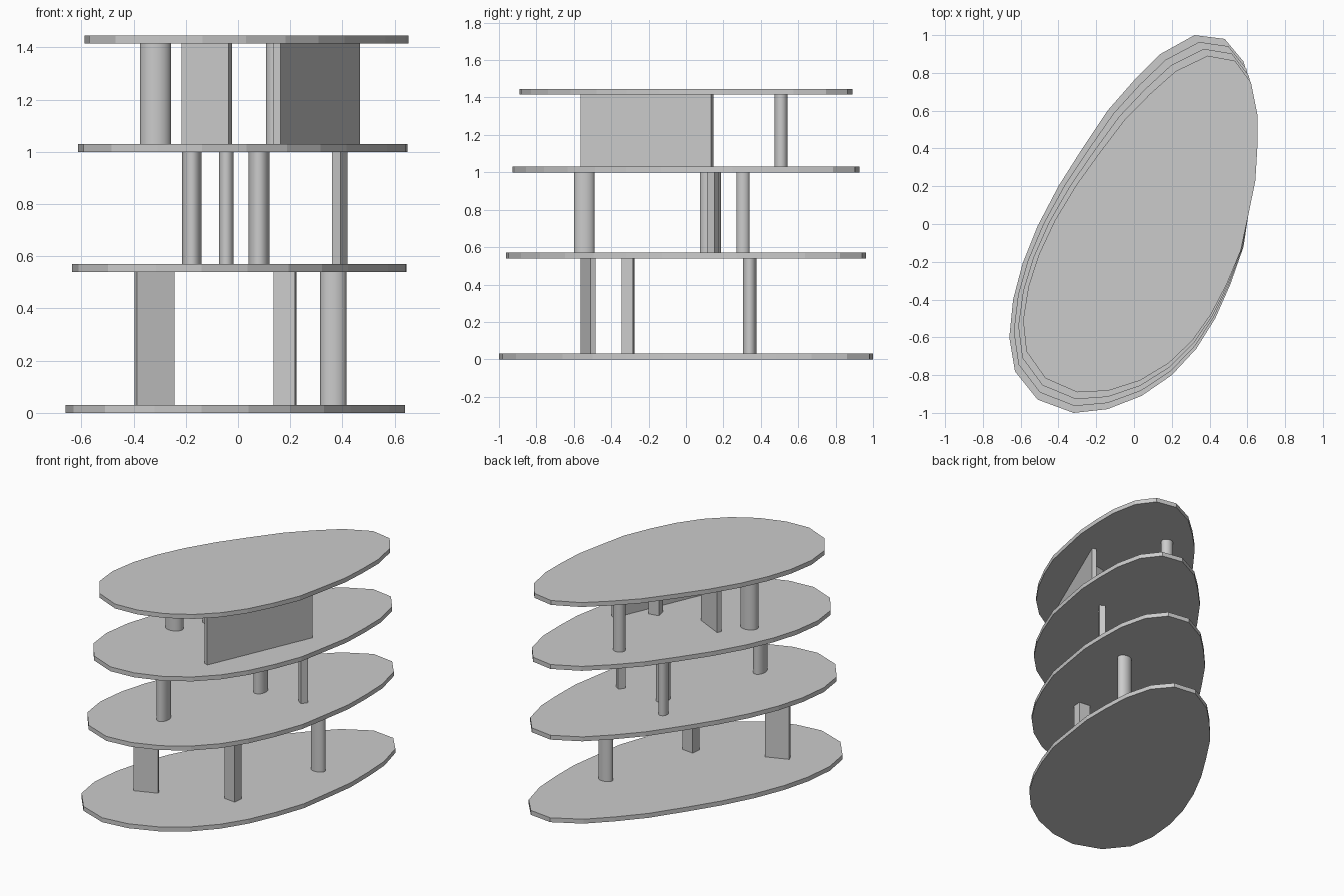
import bpy
import bmesh
from math import radians, cos, sin
from mathutils import Matrix, Vector

default_cube = bpy.data.objects.get("Cube")
if default_cube:
    bpy.data.objects.remove(default_cube, do_unlink=True)

# One plain grey for the whole structure
grey = bpy.data.materials.new("light_grey")
grey.use_nodes = True
grey_colour = (0.6, 0.6, 0.6, 1)
grey.diffuse_color = grey_colour
grey.node_tree.nodes["Principled BSDF"].inputs["Base Color"].default_value = grey_colour

SLAB_THICKNESS = 0.03
FLOOR_LEVELS = [0, 0.54, 1, 1.415]

# Faceted oval floor outline, clockwise from the back tip
OUTLINE = [
    (.32, 1), (.48, .98), (.58, .86), (.63, .67), (.64, .48), (.64, .29),
    (.61, .08), (.58, -.12), (.51, -.32), (.43, -.5), (.33, -.66), (.2, -.8),
    (.04, -.91), (-.14, -.98), (-.32, -1), (-.51, -.93), (-.63, -.78),
    (-.66, -.6), (-.64, -.4), (-.59, -.21), (-.51, -.01), (-.4, .2),
    (-.28, .39), (-.14, .6), (0, .76), (.14, .9),
]


def finish_object(name, bm):
    """Turn a bmesh into a named object with the shared material."""
    bmesh.ops.recalc_face_normals(bm, faces=bm.faces)
    mesh = bpy.data.meshes.new(name)
    bm.to_mesh(mesh)
    bm.free()
    mesh.materials.append(grey)
    obj = bpy.data.objects.new(name, mesh)
    bpy.context.collection.objects.link(obj)
    return obj


def add_floor_slab(level, base):
    """Extrude the outline; each higher slab shrinks, twists and shifts a little."""
    scale = 1 - 0.03 * level
    transform = (Matrix.Translation((0.015 * level, 0, base))
                 @ Matrix.Rotation(radians(-1.15 * level), 4, 'Z')
                 @ Matrix.Diagonal((scale, scale, 1, 1)))
    bm = bmesh.new()
    corners = [bm.verts.new(transform @ Vector((x, y, 0))) for x, y in OUTLINE]
    bottom = bm.faces.new(corners)
    extruded = bmesh.ops.extrude_face_region(bm, geom=[bottom], use_keep_orig=True)
    raised = [item for item in extruded["geom"] if isinstance(item, bmesh.types.BMVert)]
    bmesh.ops.translate(bm, verts=raised, vec=(0, 0, SLAB_THICKNESS))
    finish_object(f"floor_slab_{level}", bm)


def storey_span(storey):
    """Middle height and clear height between two neighbouring slabs."""
    bottom = FLOOR_LEVELS[storey] + SLAB_THICKNESS
    top = FLOOR_LEVELS[storey + 1]
    return (bottom + top) / 2, top - bottom


def add_column(name, storey, centre, radii):
    """Smooth oval column filling the storey height."""
    middle, height = storey_span(storey)
    bm = bmesh.new()
    bmesh.ops.create_cone(bm, cap_ends=True, segments=32, radius1=1, radius2=1, depth=1)
    bmesh.ops.scale(bm, vec=(*radii, height), verts=bm.verts)
    bmesh.ops.translate(bm, vec=(*centre, middle), verts=bm.verts)
    column = finish_object(name, bm)
    bpy.ops.object.select_all(action='DESELECT')
    column.select_set(True)
    bpy.context.view_layer.objects.active = column
    bpy.ops.object.shade_smooth_by_angle(angle=radians(40))


def add_wall(name, storey, centre, size, angle):
    """Flat-sided pier or wall, turned about the vertical axis."""
    middle, height = storey_span(storey)
    transform = (Matrix.Translation((*centre, middle))
                 @ Matrix.Rotation(radians(angle), 4, 'Z')
                 @ Matrix.Diagonal((*size, height, 1)))
    bm = bmesh.new()
    bmesh.ops.create_cube(bm, size=1, matrix=transform)
    finish_object(name, bm)


# Stacked floors
for level, base in enumerate(FLOOR_LEVELS):
    add_floor_slab(level, base)

# Lower storey supports
add_wall("lower_front_pier", 0, (-.32, -.525), (.155, .027), 21)
add_wall("lower_middle_pier", 0, (.18, -.31), (.082, .063), -6)
add_column("lower_back_column", 0, (.365, .34), (.05, .036))

# Middle storey supports
add_column("middle_front_column", 1, (-.177, -.544), (.037, .055))
add_column("middle_back_column", 1, (-.045, .305), (.028, .035))
add_column("middle_centre_column", 1, (.08, .13), (.04, .056))
add_wall("middle_side_pier", 1, (.39, .144), (.047, .041), 54.6)

# Upper storey supports
add_column("upper_side_column", 2, (-.316, -.23), (.06, .05))
add_column("upper_back_column", 2, (.147, .508), (.04, .035))
add_wall("upper_centre_pier", 2, (-.12, -.1), (.202, .03), -26)
add_wall("upper_inner_pier", 2, (.27, -.06), (.07, .06), 10)
wall_angle = radians(66.5)
wall_centre = (.3145 - .015 * sin(wall_angle), -.215 + .015 * cos(wall_angle))
add_wall("upper_long_wall", 2, wall_centre, (.761, .031), 66.5)
